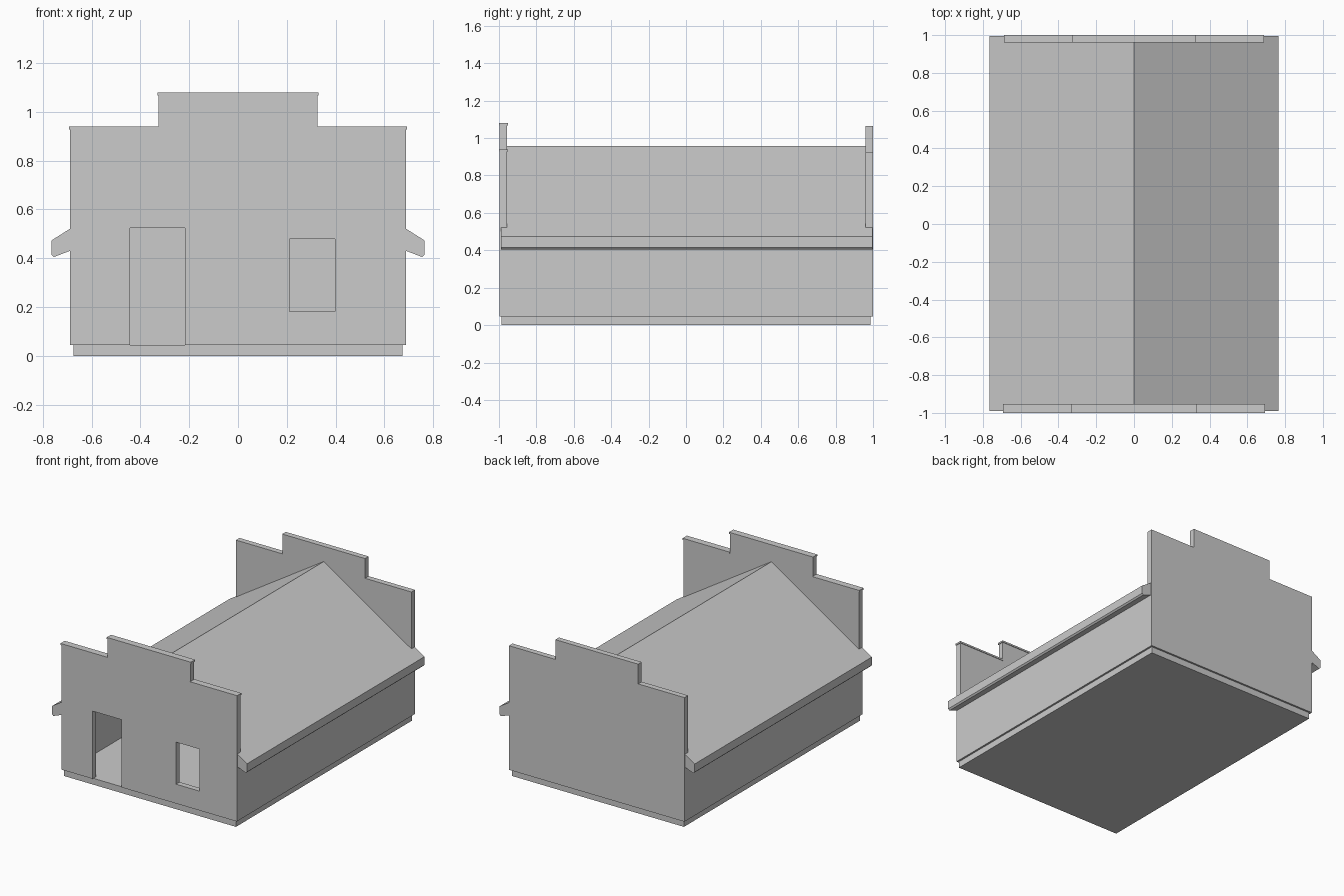
import bpy
import bmesh

cube = bpy.data.objects.get("Cube")
if cube:
    bpy.data.objects.remove(cube, do_unlink=True)

plaster = bpy.data.materials.new("light_grey_plaster")
plaster.use_nodes = True
GREY = (0.6, 0.6, 0.6, 1)
plaster.diffuse_color = GREY
plaster.node_tree.nodes["Principled BSDF"].inputs["Base Color"].default_value = GREY


def extrude(name, outline, y0, y1):
    """Extrude an (x, z) outline along y."""
    bm = bmesh.new()
    face = bm.faces.new([bm.verts.new((x, y0, z)) for x, z in outline])
    side = bmesh.ops.extrude_face_region(bm, geom=[face])["geom"]
    moved = [v for v in side if isinstance(v, bmesh.types.BMVert)]
    bmesh.ops.translate(bm, verts=moved, vec=(0, y1 - y0, 0))
    bmesh.ops.recalc_face_normals(bm, faces=bm.faces)
    mesh = bpy.data.meshes.new(name)
    bm.to_mesh(mesh)
    bm.free()
    mesh.materials.append(plaster)
    obj = bpy.data.objects.new(name, mesh)
    bpy.context.collection.objects.link(obj)
    return obj


def box(name, x0, x1, y0, y1, z0, z1):
    return extrude(name, [(x0, z0), (x1, z0), (x1, z1), (x0, z1)], y0, y1)


def mirrored(half):
    """Complete a right-hand outline, listed bottom to top, with its mirror."""
    return half + [(-x, z) for x, z in reversed(half) if x > 0]


def stepped(shoulder, top):
    return mirrored([(W, FLOOR), (W, shoulder), (STEP, shoulder), (STEP, top)])


W, STEP, FLOOR = 0.688, 0.325, 0.045

# Plinth, also the floor of the hollow interior
box("plinth", -0.675, 0.675, -0.987, 0.987, 0, FLOOR)

# End walls with stepped parapets
front = extrude("front_wall", stepped(0.93, 1.07), -0.996, -0.956)
extrude("back_wall", stepped(0.925, 1.065), 0.96, 1.0)

# Door and window openings
for name, dims in {"door": (-0.443, -0.217, 0.0, 0.525),
                   "window": (0.212, 0.397, 0.182, 0.48)}.items():
    x0, x1, z0, z1 = dims
    cutter = box(name + "_cutter", x0, x1, -1.1, -0.9, z0, z1)
    cutter.hide_render = True
    cut = front.modifiers.new(name + "_opening", "BOOLEAN")
    cut.operation = "DIFFERENCE"
    cut.solver = "EXACT"
    cut.object = cutter
    bpy.context.view_layer.objects.active = front
    bpy.ops.object.modifier_apply(modifier=cut.name)
    bpy.data.objects.remove(cutter, do_unlink=True)

# Copings along the front parapet
box("coping_top", -0.33, 0.33, -1.0, -0.952, 1.068, 1.08)
for side, x0, x1 in (("right", -0.693, -STEP), ("left", STEP, 0.693)):
    box("coping_" + side, x0, x1, -1.0, -0.952, 0.928, 0.94)

# Side walls
for side, x0, x1 in (("right", -W, -0.65), ("left", 0.65, W)):
    box("side_wall_" + side, x0, x1, -0.97, 0.97, FLOOR, 0.47)

# Gabled roof slab with overhanging eaves
roof = [(0, 0.87), (0.69, 0.43), (0.755, 0.405), (0.765, 0.415),
        (0.765, 0.473), (0, 0.957)]
roof_outline = roof + [(-x, z) for x, z in reversed(roof[1:-1])]
extrude("roof", roof_outline, -0.99, 0.996)
